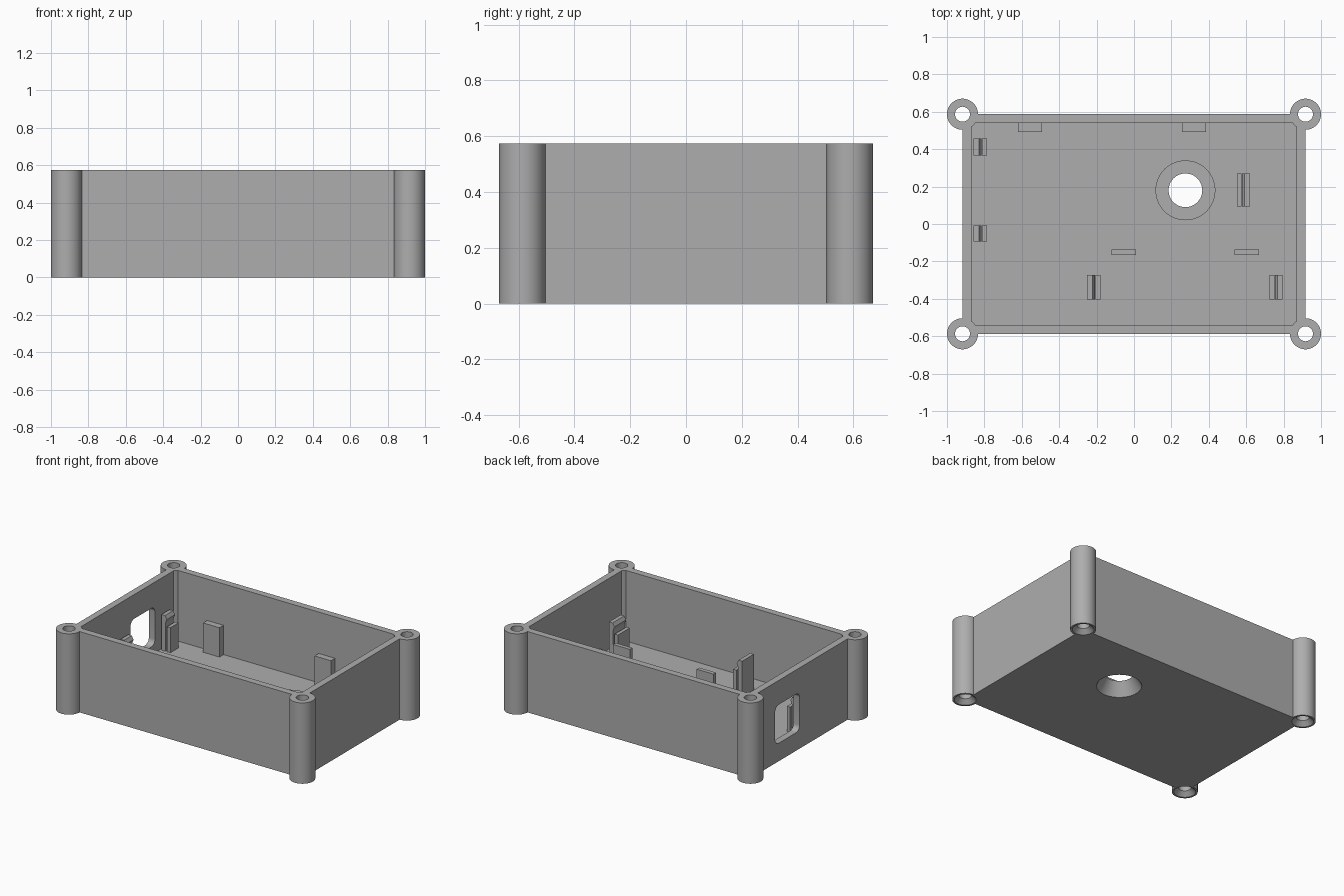
import bpy, bmesh, math
from mathutils import Vector

cube = bpy.data.objects.get("Cube")
if cube:
    bpy.data.objects.remove(cube, do_unlink=True)

HEIGHT, FLOOR = 0.574, 0.072
POST_X, POST_Y, POST_R = 0.917, 0.587, 0.083
WALL = 0.048
LENS = (0.275, 0.18)

grey = bpy.data.materials.new("Plain grey plastic")
grey.use_nodes = True
grey.diffuse_color = (0.42, 0.42, 0.42, 1)
grey.node_tree.nodes["Principled BSDF"].inputs["Base Color"].default_value = (0.42, 0.42, 0.42, 1)


def finish(name, bm):
    """Turn a bmesh into a named grey object."""
    bmesh.ops.recalc_face_normals(bm, faces=bm.faces)
    mesh = bpy.data.meshes.new(name)
    bm.to_mesh(mesh)
    bm.free()
    mesh.materials.append(grey)
    obj = bpy.data.objects.new(name, mesh)
    bpy.context.collection.objects.link(obj)
    return obj


def prism(name, points, direction):
    """Extrude a closed outline of 3D points along a direction."""
    bm = bmesh.new()
    face = bm.faces.new([bm.verts.new(p) for p in points])
    moved = bmesh.ops.extrude_face_region(bm, geom=[face])["geom"]
    verts = [g for g in moved if isinstance(g, bmesh.types.BMVert)]
    bmesh.ops.translate(bm, verts=verts, vec=Vector(direction))
    return finish(name, bm)


def box(name, x0, x1, y0, y1, z0, z1):
    base = [(x0, y0, z0), (x1, y0, z0), (x1, y1, z0), (x0, y1, z0)]
    return prism(name, base, (0, 0, z1 - z0))


def lathe(name, centre, profile, segments=64):
    """Solid of revolution from (radius, z) pairs, capped at both ends."""
    bm = bmesh.new()
    rings = []
    for r, z in profile:
        angles = [math.tau * i / segments for i in range(segments)]
        rings.append([bm.verts.new((centre[0] + r * math.cos(a),
                                    centre[1] + r * math.sin(a), z)) for a in angles])
    for low, high in zip(rings, rings[1:]):
        for i in range(segments):
            j = (i + 1) % segments
            bm.faces.new((low[i], low[j], high[j], high[i]))
    bm.faces.new(rings[0][::-1])
    bm.faces.new(rings[-1])
    return finish(name, bm)


def combine(target, tool, operation):
    """Apply a boolean and remove the tool object."""
    tool.hide_render = True
    mod = target.modifiers.new("combine", "BOOLEAN")
    mod.operation, mod.solver, mod.object = operation, "EXACT", tool
    bpy.context.view_layer.objects.active = target
    bpy.ops.object.modifier_apply(modifier=mod.name)
    bpy.data.objects.remove(tool, do_unlink=True)


# Open tray
case = box("case", -POST_X, POST_X, -POST_Y, POST_Y, 0, HEIGHT)
ix, iy = POST_X - WALL, POST_Y - WALL
combine(case, box("cavity", -ix, ix, -iy, iy, FLOOR, 1), "DIFFERENCE")

# Corner screw posts and lens boss
corners = [(sx * POST_X, sy * POST_Y) for sx in (-1, 1) for sy in (-1, 1)]
for c in corners:
    combine(case, lathe("post", c, [(POST_R, 0), (POST_R, HEIGHT)]), "UNION")
combine(case, lathe("boss", LENS, [(0.16, 0.03), (0.16, 0.09)]), "UNION")

# Countersunk screw holes and flared lens hole
for c in corners:
    combine(case, lathe("screw_hole", c, [(0.08, -0.01), (0.04, 0.03), (0.04, 1)]), "DIFFERENCE")
combine(case, lathe("lens_hole", LENS, [(0.151, -0.01), (0.09, 0.09), (0.09, 0.2)]), "DIFFERENCE")

# Rounded port opening in the short wall
half, radius, port_y, port_z = 0.137, 0.04, 0.172, 0.265
outline = []
for q, (sy, sz) in enumerate([(1, 1), (-1, 1), (-1, -1), (1, -1)]):
    for k in range(9):
        a = (q + k / 8) * math.pi / 2
        outline.append((-1.1, port_y + sy * (half - radius) + radius * math.cos(a),
                        port_z + sz * (half - radius) + radius * math.sin(a)))
combine(case, prism("port", outline, (0.3, 0, 0)), "DIFFERENCE")

# Board clips: tall hooked outer prong with a lower inner rest
SUNK = FLOOR - 0.01
HOOK = [(0, SUNK), (0, 0.325), (0.028, 0.325), (0.042, 0.30), (0.03, 0.27), (0.03, SUNK)]
REST = [(0.044, SUNK), (0.044, 0.25), (0.07, 0.25), (0.07, SUNK)]
clips = {
    "rear_right": (-0.857, 1, 0.366, 0.457),
    "middle_right": (-0.857, 1, -0.094, -0.008),
    "front_right": (-0.25, 1, -0.404, -0.272),
    "front_left": (0.795, -1, -0.404, -0.272),
    "middle_left": (0.62, -1, 0.094, 0.27),
}
for name, (x, inward, y0, y1) in clips.items():
    for part, profile in (("clip_hook", HOOK), ("clip_rest", REST)):
        prism(f"{name}_{part}", [(x + inward * u, y0, z) for u, z in profile], (0, y1 - y0, 0))

# Support ribs on the floor and blocks on the rear wall
for side, x in (("right", -0.12), ("left", 0.537)):
    box(f"{side}_floor_rib", x, x + 0.132, -0.166, -0.137, SUNK, 0.25)
for side, x in (("right", -0.62), ("left", 0.256)):
    box(f"{side}_rear_block", x, x + 0.129, 0.493, iy + 0.01, SUNK, 0.28)

# Smooth the round surfaces of the case
bpy.ops.object.select_all(action="DESELECT")
case.select_set(True)
bpy.context.view_layer.objects.active = case
bpy.ops.object.shade_smooth_by_angle(angle=math.radians(30))
